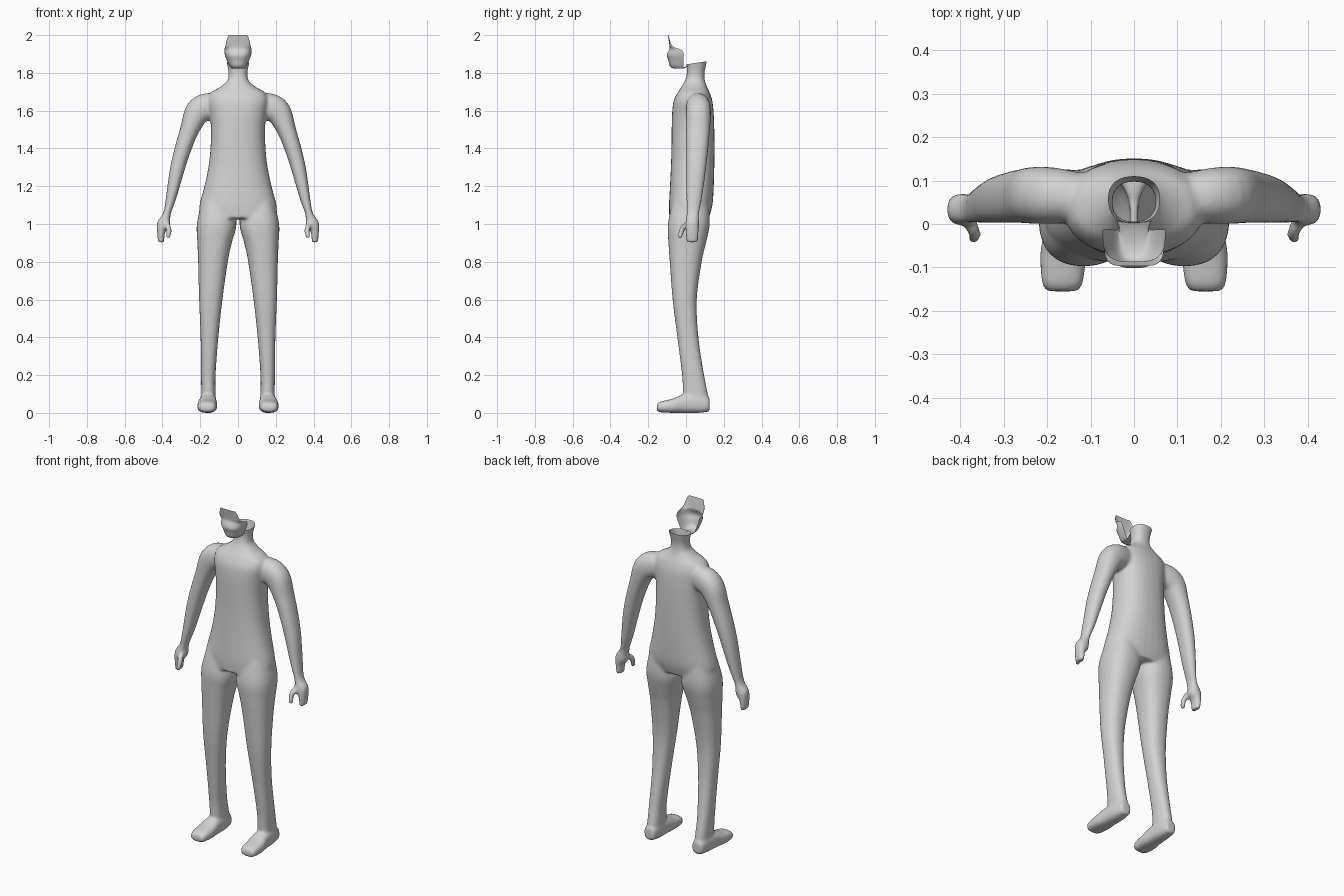
import bpy
import bmesh
import math
from mathutils import Vector

old = bpy.data.objects.get("Cube")
if old:
    bpy.data.objects.remove(old, do_unlink=True)

grey = bpy.data.materials.new("plain grey")
grey.use_nodes = True
COLOUR = (0.65, 0.65, 0.65, 1)
grey.diffuse_color = COLOUR
grey.node_tree.nodes["Principled BSDF"].inputs["Base Color"].default_value = COLOUR

X, Y, Z = Vector((1, 0, 0)), Vector((0, 1, 0)), Vector((0, 0, 1))
SIDES = 32


def power(value, exponent):
    return math.copysign(abs(value) ** exponent, value)


def smooth_rows(rows, steps=4):
    """Catmull-Rom interpolation through a list of number rows."""
    out = []
    for i in range(len(rows) - 1):
        a, b, c, d = (rows[max(i - 1, 0)], rows[i], rows[i + 1],
                      rows[min(i + 2, len(rows) - 1)])
        for k in range(steps):
            t = k / steps
            out.append([q + t / 2 * (r - p + t * (2*p - 5*q + 4*r - s
                        + t * (3 * (q - r) + s - p)))
                        for p, q, r, s in zip(a, b, c, d)])
    return out + [list(rows[-1])]


def loft(bm, rings, roundness):
    """Closed skin over rings of (centre, half axis u, half axis v)."""
    loops = []
    for centre, u, v in rings:
        loop = []
        for k in range(SIDES):
            a = math.tau * k / SIDES
            loop.append(bm.verts.new(centre + u * power(math.cos(a), roundness)
                                     + v * power(math.sin(a), roundness)))
        loops.append(loop)
    for low, high in zip(loops, loops[1:]):
        for k in range(SIDES):
            n = (k + 1) % SIDES
            bm.faces.new((low[k], low[n], high[n], high[k]))
    bm.faces.new(loops[0])
    bm.faces.new(loops[-1])


def stack(bm, rows, axis, v_axis, side=1, roundness=0.85):
    """Rows: position on axis, x low, x high, v low, v high."""
    rings = []
    for p, x0, x1, v0, v1 in smooth_rows(rows):
        centre = axis * p + X * side * (x0 + x1) / 2 + v_axis * (v0 + v1) / 2
        rings.append((centre, X * (x1 - x0) / 2, v_axis * (v1 - v0) / 2))
    loft(bm, rings, roundness)


def limb(bm, rows, side, roundness=0.9):
    """Rows: centre x, y, z, half width across the path, half depth in y."""
    rows = smooth_rows(rows)
    points = [Vector((side * r[0], r[1], r[2])) for r in rows]
    rings = []
    for i, r in enumerate(rows):
        path = points[min(i + 1, len(rows) - 1)] - points[max(i - 1, 0)]
        path.y = 0
        rings.append((points[i], Y.cross(path.normalized()) * r[3], Y * r[4]))
    loft(bm, rings, roundness)


def make_object(name, bm):
    mesh = bpy.data.meshes.new(name)
    bm.to_mesh(mesh)
    bm.free()
    mesh.materials.append(grey)
    mesh.polygons.foreach_set("use_smooth", [True] * len(mesh.polygons))
    obj = bpy.data.objects.new(name, mesh)
    bpy.context.collection.objects.link(obj)
    return obj


# Torso and neck: height, half width, front, back
torso = [(1.03, .205, -.088, .12), (1.1, .204, -.09, .14), (1.2, .178, -.085, .147),
         (1.3, .157, -.08, .15), (1.4, .146, -.077, .151), (1.5, .143, -.076, .15),
         (1.58, .15, -.074, .147), (1.65, .16, -.066, .14), (1.695, .145, -.045, .126),
         (1.725, .095, -.025, .112), (1.76, .056, -.005, .1), (1.8, .05, .005, .098),
         (1.84, .057, .002, .106), (1.9, .072, -.006, .118)]
# Leg: height, inner, outer, front, back
leg = [(1.12, .03, .19, -.07, .12), (1, .008, .218, -.096, .126),
       (.9, .033, .215, -.093, .106), (.8, .054, .211, -.086, .083),
       (.6, .082, .206, -.071, .057), (.4, .104, .198, -.046, .066),
       (.2, .119, .196, -.021, .096), (.1, .119, .194, -.016, .116),
       (.03, .12, .196, -.01, .12)]
# Foot, toe to heel: y, inner, outer, bottom, top
foot = [(-.155, .13, .2, .01, .045), (-.135, .117, .212, .003, .06),
        (-.07, .11, .216, 0, .075), (-.02, .112, .208, 0, .095),
        (.07, .115, .2, 0, .1), (.125, .125, .19, .008, .08)]
arm = [(.09, .06, 1.62, .06, .05), (.16, .064, 1.62, .073, .062),
       (.215, .066, 1.59, .068, .066), (.258, .064, 1.495, .05, .062),
       (.297, .059, 1.38, .043, .057), (.325, .053, 1.275, .038, .051),
       (.353, .044, 1.145, .028, .042), (.376, .036, 1.055, .02, .034),
       (.394, .034, 1, .036, .036), (.407, .033, .96, .022, .034),
       (.407, .032, .903, .016, .031)]
thumb = [(.386, .02, 1.01, .016, .018), (.37, -.012, .985, .016, .018),
         (.366, -.026, .955, .014, .015), (.372, -.033, .925, .012, .012)]

bm = bmesh.new()
stack(bm, [(z, -w, w, f, b) for z, w, f, b in torso], Z, Y)
for side in (1, -1):
    stack(bm, leg, Z, Y, side)
    stack(bm, foot, Y, Z, side, 0.75)
    limb(bm, arm, side)
    limb(bm, thumb, side)
bmesh.ops.recalc_face_normals(bm, faces=bm.faces)
body = make_object("body", bm)

# Blend the parts into one skin
remesh = body.modifiers.new("blend", 'REMESH')
remesh.mode = 'VOXEL'
remesh.voxel_size = 0.008
soften = body.modifiers.new("soften", 'SMOOTH')
soften.factor = 0.5
soften.iterations = 8
graph = bpy.context.evaluated_depsgraph_get()
skin = bpy.data.meshes.new_from_object(body.evaluated_get(graph))
body.modifiers.clear()

# Open the top of the neck along a slanted rim
bm = bmesh.new()
bm.from_mesh(skin)
bmesh.ops.bisect_plane(bm, geom=bm.verts[:] + bm.edges[:] + bm.faces[:],
                       plane_co=(0, 0, 1.845), plane_no=(0, -.15, 1),
                       clear_outer=True)
for face in bm.faces:
    face.smooth = True
    face.material_index = 0
bm.to_mesh(body.data)
bm.free()

# Open face shell: height, half width, middle, side edge
face_rows = [(2, .048, -.097, -.093), (1.985, .058, -.094, -.089),
             (1.945, .066, -.087, -.078), (1.932, .069, -.086, -.06),
             (1.924, .074, -.088, -.014), (1.892, .071, -.108, -.012),
             (1.872, .06, -.093, -.012), (1.845, .051, -.09, -.013),
             (1.826, .038, -.083, -.014), (1.82, .032, -.05, -.012),
             (1.828, .034, -.012, -.004), (1.836, .042, .004, .012)]
COLUMNS = 16
bm = bmesh.new()
grid = []
for z, w, middle, edge in face_rows:
    row = []
    for k in range(COLUMNS + 1):
        a = math.pi * (k / COLUMNS - 0.5)
        row.append(bm.verts.new((w * power(math.sin(a), 0.75),
                                 edge + (middle - edge) * abs(math.cos(a)) ** 0.75, z)))
    grid.append(row)
for high, low in zip(grid, grid[1:]):
    for k in range(COLUMNS):
        bm.faces.new((low[k], low[k + 1], high[k + 1], high[k]))
face_shell = make_object("face_shell", bm)
subdivide = face_shell.modifiers.new("subdivide", 'SUBSURF')
subdivide.levels = subdivide.render_levels = 1
